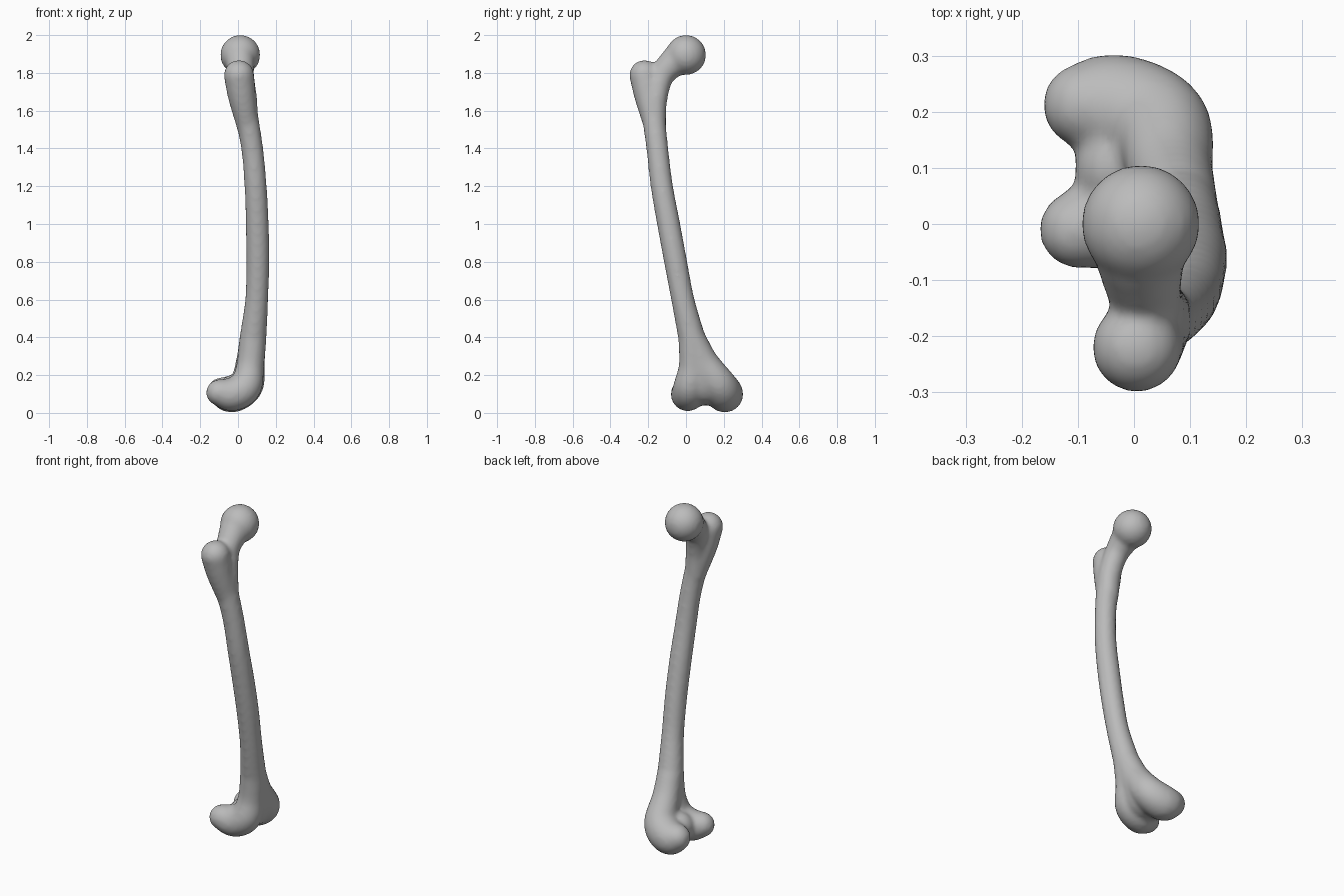
import bpy
import bmesh
from mathutils import Matrix, Vector

cube = bpy.data.objects.get("Cube")
if cube:
    bpy.data.objects.remove(cube, do_unlink=True)

# One plain material
bone_mat = bpy.data.materials.new("bone grey")
bone_mat.use_nodes = True
grey = (0.5, 0.5, 0.5, 1)
bone_mat.diffuse_color = grey
bone_mat.node_tree.nodes["Principled BSDF"].inputs["Base Color"].default_value = grey

bm = bmesh.new()
SWELL = 0.002   # makes up for the shrinkage of the smoothing


def ball(x, y, z, r):
    bmesh.ops.create_icosphere(bm, subdivisions=3, radius=r + SWELL,
                               matrix=Matrix.Translation((x, y, z)))


def limb(points, step=0.014):
    """Sweep a ball of varying radius along a smooth path of (x, y, z, radius)."""
    pts = [Vector(p) for p in points]
    pts = [2 * pts[0] - pts[1]] + pts + [2 * pts[-1] - pts[-2]]
    for a, b, c, d in zip(pts, pts[1:], pts[2:], pts[3:]):
        n = max(2, int((c - b).length / step))
        for i in range(n + 1):
            t = i / n
            ball(*(0.5 * (2 * b + (c - a) * t + (2 * a - 5 * b + 4 * c - d) * t * t
                          + (3 * b - a - 3 * c + d) * t ** 3)))


# Bowed shaft
limb([(.04, -.175, 1.6, .061), (.075, -.152, 1.4, .057), (.093, -.128, 1.2, .058),
      (.102, -.092, 1.0, .06), (.105, -.055, .8, .06), (.099, -.017, .6, .06),
      (.08, .03, .4, .07)])
# Outer knob at the top
limb([(.045, -.172, 1.55, .06), (.02, -.2, 1.68, .073), (.005, -.22, 1.788, .079)])
# Neck and round head
limb([(.05, -.165, 1.52, .058), (.04, -.16, 1.66, .06), (.02, -.125, 1.79, .064),
      (.01, -.05, 1.87, .08)])
ball(.012, 0, 1.895, .105)
# Two knee knobs and the web joining them
limb([(.08, .03, .4, .07), (.065, .035, .25, .072), (.04, .02, .14, .085),
      (-.03, .01, .098, .088), (-.1, -.01, .108, .068)])
limb([(.08, .03, .4, .07), (.065, .095, .27, .075), (.045, .175, .15, .09),
      (-.03, .205, .1, .097), (-.088, .212, .112, .074)])
limb([(.075, .06, .33, .068), (.065, .1, .2, .07), (.03, .1, .13, .078),
      (-.025, .1, .12, .08)])

mesh = bpy.data.meshes.new("thigh_bone")
bm.to_mesh(mesh)
bm.free()
bone = bpy.data.objects.new("thigh_bone", mesh)
bpy.context.collection.objects.link(bone)
mesh.materials.append(bone_mat)

# Fuse everything into one skin and soften the joins
remesh = bone.modifiers.new("fuse", 'REMESH')
remesh.mode = 'VOXEL'
remesh.voxel_size = 0.011
remesh.use_smooth_shade = True
soften = bone.modifiers.new("soften", 'SMOOTH')
soften.factor = 0.5
soften.iterations = 14

bpy.context.view_layer.objects.active = bone
bone.select_set(True)
for name in ("fuse", "soften"):
    bpy.ops.object.modifier_apply(modifier=name)
bpy.ops.object.shade_smooth()
